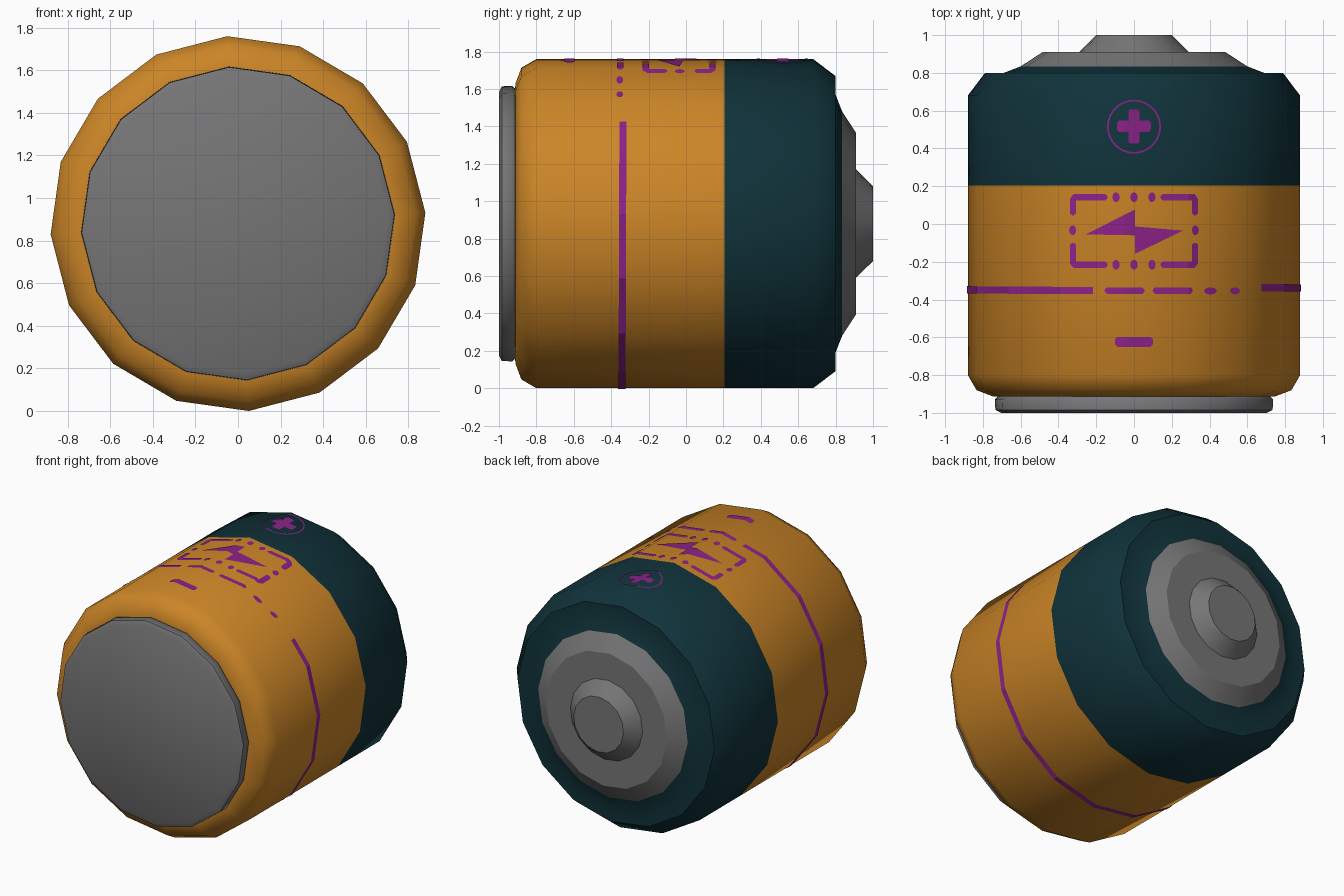
import bpy, bmesh, math

if "Cube" in bpy.data.objects:
    bpy.data.objects.remove(bpy.data.objects["Cube"])

N, R, CZ = 16, 0.881, 0.88          # sides, casing radius, axis height
OFF = math.radians(3.3)             # rotation of the first corner
STEP = 2 * math.pi / N
LIFT = 0.004                        # how far printed marks sit off the casing


def material(name, rgb):
    m = bpy.data.materials.new(name)
    m.diffuse_color = (*rgb, 1)
    m.use_nodes = True
    m.node_tree.nodes["Principled BSDF"].inputs["Base Color"].default_value = m.diffuse_color
    return m


ORANGE = material("orange", (0.60, 0.235, 0.02))
TEAL = material("dark teal", (0.005, 0.032, 0.042))
GREY = material("metal grey", (0.185, 0.18, 0.185))
PURPLE = material("purple", (0.26, 0.016, 0.25))


def finish(bm, name, mat, angle=None):
    me = bpy.data.meshes.new(name)
    bm.to_mesh(me)
    bm.free()
    me.materials.append(mat)
    if angle:
        me.shade_smooth()
        me.set_sharp_from_angle(angle=math.radians(angle))
    ob = bpy.data.objects.new(name, me)
    bpy.context.collection.objects.link(ob)
    return ob


def lathe(name, mat, profile, angle, cap=None):
    """Turn (y, radius) points around the y axis; cap: ring index to fill."""
    bm = bmesh.new()
    rings = []
    for y, r in profile:
        rings.append([bm.verts.new((r * math.cos(OFF + i * STEP), y,
                                    CZ + r * math.sin(OFF + i * STEP))) for i in range(N)])
    for a, b in zip(rings, rings[1:]):
        for i in range(N):
            j = (i + 1) % N
            bm.faces.new((a[j], a[i], b[i], b[j]))
    if cap is not None:
        ring = rings[cap]
        bm.faces.new(ring if cap == 0 else ring[::-1])
    bmesh.ops.recalc_face_normals(bm, faces=bm.faces)
    # make sure the open shells point away from the axis
    f = max(bm.faces, key=lambda q: abs(q.normal.x * q.calc_center_median().x))
    if f.normal.x * f.calc_center_median().x < 0:
        bmesh.ops.reverse_faces(bm, faces=bm.faces)
    return finish(bm, name, mat, angle)


# casing and metal ends
lathe("orange_casing", ORANGE,
      [(-0.915, 0.70), (-0.912, 0.75), (-0.88, 0.835), (-0.80, R), (0.205, R)], 45)
lathe("teal_casing", TEAL,
      [(0.205, R), (0.68, R), (0.80, 0.79), (0.80, 0.69), (0.835, 0.60)], 45)
lathe("negative_cap", GREY,
      [(-1.0, 0.705), (-0.985, 0.735), (-0.93, 0.738), (-0.91, 0.72)], 50, cap=0)
lathe("positive_cap", GREY,
      [(0.835, 0.60), (0.91, 0.485), (0.91, 0.29), (1.0, 0.20)], 30, cap=3)


def flat_radius(a):
    """Distance from the axis to the many-sided casing at angle a."""
    return (R + LIFT) * math.cos(STEP / 2) / math.cos((a - OFF) % STEP - STEP / 2)


def height(x):
    """Height of the casing top at x."""
    for k in range(N // 2):
        a0, a1 = OFF + k * STEP, OFF + (k + 1) * STEP
        x0, x1 = R * math.cos(a0), R * math.cos(a1)
        if x1 <= x <= x0:
            z0, z1 = R * math.sin(a0), R * math.sin(a1)
            return CZ + z0 + (z1 - z0) * (x - x0) / (x1 - x0) + LIFT
    return CZ


def printed(name, polys):
    """Wrap convex xy polygons onto the top of the casing."""
    bm = bmesh.new()
    for p in polys:
        bm.faces.new([bm.verts.new((x, y, 0)) for x, y in p])
    for k in range(N // 2):
        bmesh.ops.bisect_plane(bm, geom=bm.verts[:] + bm.edges[:] + bm.faces[:],
                               plane_co=(R * math.cos(OFF + k * STEP), 0, 0),
                               plane_no=(1, 0, 0))
    for f in bm.faces:
        f.normal_update()
        if f.normal.z < 0:
            f.normal_flip()
    for v in bm.verts:
        v.co.z = height(v.co.x)
    finish(bm, name, PURPLE)


def bar(x0, x1, y0, y1, c=0.012):
    """Rectangle with clipped corners."""
    return [(x0 + c, y0), (x1 - c, y0), (x1, y0 + c), (x1, y1 - c),
            (x1 - c, y1), (x0 + c, y1), (x0, y1 - c), (x0, y0 + c)]


def dot(x, y, rx, ry):
    return [(x + rx * math.cos(t * math.pi / 5), y + ry * math.sin(t * math.pi / 5))
            for t in range(10)]


# plus sign in a thin ring
printed("plus_sign", [bar(-0.09, 0.09, 0.487, 0.547), bar(-0.03, 0.03, 0.427, 0.487, 0.008),
                      bar(-0.03, 0.03, 0.547, 0.605, 0.008)])
ring = []
for i in range(32):
    a, b = i * math.pi / 16, (i + 1) * math.pi / 16
    ring.append([(r * math.cos(t), 0.515 + r * math.sin(t))
                 for r, t in ((0.134, a), (0.143, a), (0.143, b), (0.134, b))])
printed("plus_ring", ring)

# minus sign
printed("minus_sign", [bar(-0.1, 0.1, -0.65, -0.597)])

# bolt made of two wedges
printed("bolt_sign", [[(-0.255, -0.055), (0.005, -0.06), (0.005, 0.077)],
                      [(0.005, -0.158), (0.26, -0.035), (0.005, -0.013)]])

# broken rectangular frame around the bolt
W = 0.034
frame = []
for s in (-1, 1):
    xa, xb = sorted((s * 0.34, s * (0.34 - W)))
    frame += [bar(xa, xb, 0.045, 0.145), bar(xa, xb, -0.22, -0.1),
              dot(s * 0.325, -0.033, 0.019, 0.026)]
    xa, xb = sorted((s * 0.33, s * 0.14))
    for y in (0.142, -0.216):
        frame.append(bar(xa, xb, y - W / 2, y + W / 2))
for x in (-0.095, 0, 0.095):
    for y in (0.142, -0.216):
        frame.append(dot(x, y, 0.02, 0.026))
printed("bolt_frame", frame)

# dashes that close the stripe on the top
printed("stripe_dashes", [bar(-0.155, 0.055, -0.37, -0.335), bar(0.1, 0.31, -0.37, -0.335),
                          dot(0.405, -0.354, 0.034, 0.019), dot(0.535, -0.354, 0.027, 0.019)])

# stripe running round the casing
a0, a1 = math.radians(104.5), math.radians(398.9)
angles = [a0] + [OFF + k * STEP for k in range(2 * N) if a0 < OFF + k * STEP < a1] + [a1]
bm = bmesh.new()
prev = None
for a in angles:
    r = flat_radius(a)
    y = -0.352 + 0.015 * (a - a0) / (a1 - a0)
    pair = [bm.verts.new((r * math.cos(a), y + d, CZ + r * math.sin(a)))
            for d in (-0.019, 0.019)]
    if prev:
        bm.faces.new((prev[0], prev[1], pair[1], pair[0]))
    prev = pair
finish(bm, "stripe", PURPLE)
